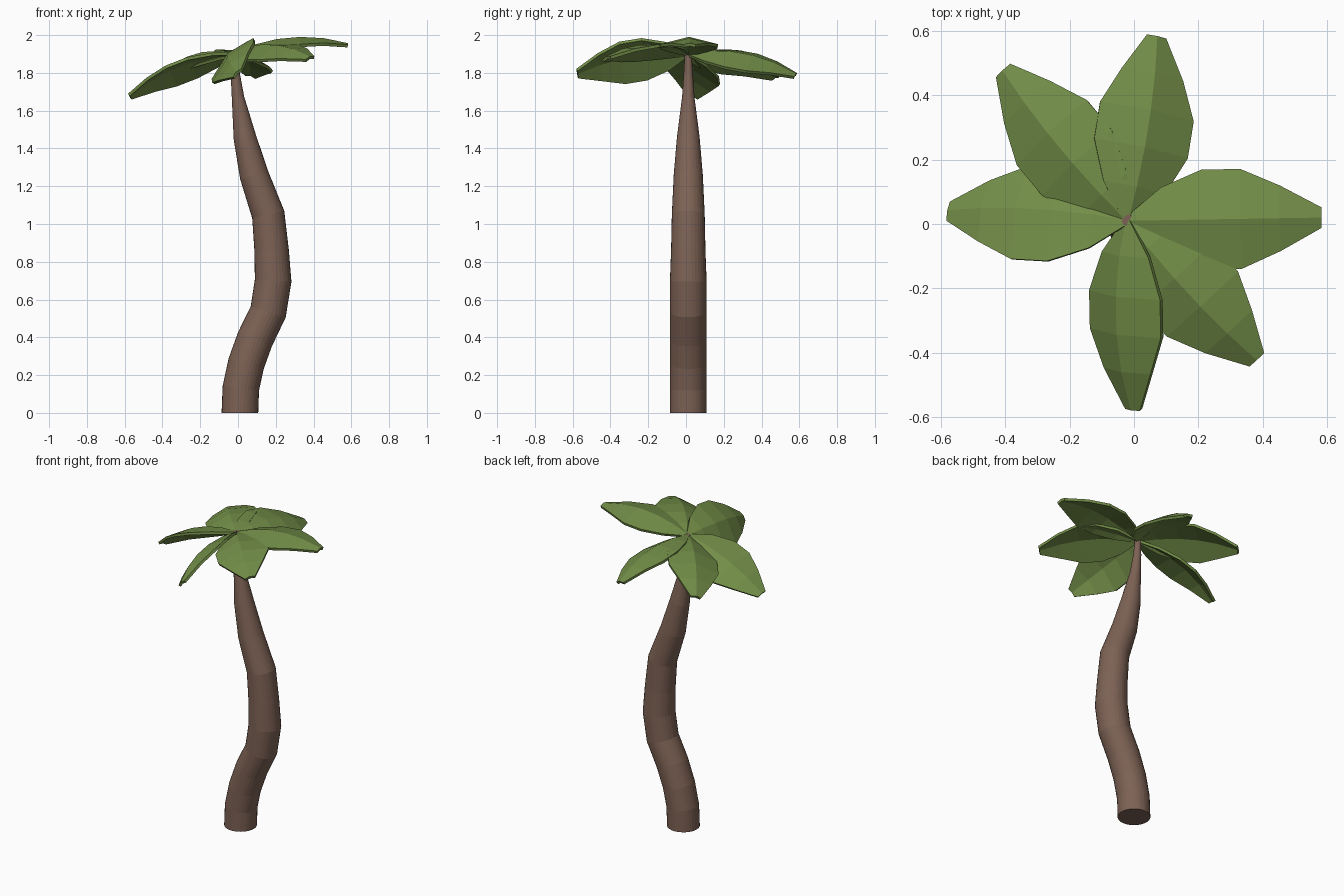
import bpy, bmesh, math
from mathutils import Vector, Matrix

cube = bpy.data.objects.get("Cube")
if cube:
    bpy.data.objects.remove(cube, do_unlink=True)


def material(name, rgb):
    m = bpy.data.materials.new(name)
    m.use_nodes = True
    m.diffuse_color = (*rgb, 1)
    bsdf = next(n for n in m.node_tree.nodes if n.type == 'BSDF_PRINCIPLED')
    bsdf.inputs["Base Color"].default_value = (*rgb, 1)
    return m


def make_object(name, bm, mat):
    bmesh.ops.recalc_face_normals(bm, faces=bm.faces)
    mesh = bpy.data.meshes.new(name)
    bm.to_mesh(mesh)
    bm.free()
    mesh.materials.append(mat)
    ob = bpy.data.objects.new(name, mesh)
    bpy.context.collection.objects.link(ob)
    return ob


bark = material("bark brown", (0.205, 0.122, 0.09))
green = material("leaf green", (0.17, 0.27, 0.065))

# Trunk: rings (x, z, radius) swept along a swaying path, each ring tilted to it
RINGS = [(0.01, 0, 0.097), (0.015, 0.13, 0.097), (0.043, 0.26, 0.097),
         (0.09, 0.39, 0.097), (0.16, 0.535, 0.097), (0.186, 0.7, 0.097),
         (0.178, 0.86, 0.091), (0.16, 1.05, 0.087), (0.085, 1.26, 0.077),
         (0.036, 1.46, 0.06), (0.0, 1.67, 0.033), (-0.015, 1.8, 0.024),
         (-0.02, 1.91, 0.018)]
SIDES = 32
CROWN = Vector((-0.02, 0.01, 1.9))
bm = bmesh.new()
loops = []
for i, (x, z, r) in enumerate(RINGS):
    a, b = RINGS[max(i - 1, 0)], RINGS[min(i + 1, len(RINGS) - 1)]
    tilt = math.atan2(b[0] - a[0], b[1] - a[1]) if i else 0
    frame = Matrix.Translation((x, 0.012, z)) @ Matrix.Rotation(tilt, 4, 'Y')
    loops.append([bm.verts.new(frame @ Vector((r * math.cos(t), r * math.sin(t), 0)))
                  for t in (math.tau * k / SIDES for k in range(SIDES))])
for low, high in zip(loops, loops[1:]):
    for k in range(SIDES):
        n = (k + 1) % SIDES
        bm.faces.new((low[k], low[n], high[n], high[k]))
bm.faces.new(loops[0])
bm.faces.new(loops[-1])
make_object("trunk", bm, bark)

# Leaf outline: fraction along the midrib and half width
OUTLINE = [(0, 0.012), (0.18, 0.1), (0.39, 0.153), (0.59, 0.153),
           (0.79, 0.1), (1, 0.03)]
ARCH, FOLD, THICK = 0.055, 0.25, 0.016


def leaf(name, tip, roll):
    """Arched leaf folded along its midrib and rolled about its length."""
    chord = Vector(tip) - CROWN
    along = chord.normalized()
    side = along.cross(Vector((0, 0, 1))).normalized()
    spin = Matrix.Rotation(math.radians(roll), 3, along)
    side = spin @ side
    up = side.cross(along)
    bm = bmesh.new()
    rows = []
    for t, w in OUTLINE:
        mid = CROWN + chord * t + up * ARCH * 4 * t * (1 - t)
        rows.append([bm.verts.new(mid + side * w * s - up * FOLD * w * abs(s))
                     for s in (-1, 0, 1)])
    for a, b in zip(rows, rows[1:]):
        for k in range(2):
            bm.faces.new((a[k], a[k + 1], b[k + 1], b[k]))
    ob = make_object(name, bm, green)
    solid = ob.modifiers.new("thickness", 'SOLIDIFY')
    solid.thickness = THICK
    solid.offset = 0


leaf("leaf_left", (0.58, 0.02, 1.95), 0)
leaf("leaf_back", (0.07, 0.58, 1.79), 17)
leaf("leaf_back_right", (-0.405, 0.475, 1.78), -17)
leaf("leaf_right", (-0.575, 0.04, 1.68), 20)
leaf("leaf_front", (-0.005, -0.575, 1.8), 45)
leaf("leaf_front_left", (0.38, -0.42, 1.88), 15)
